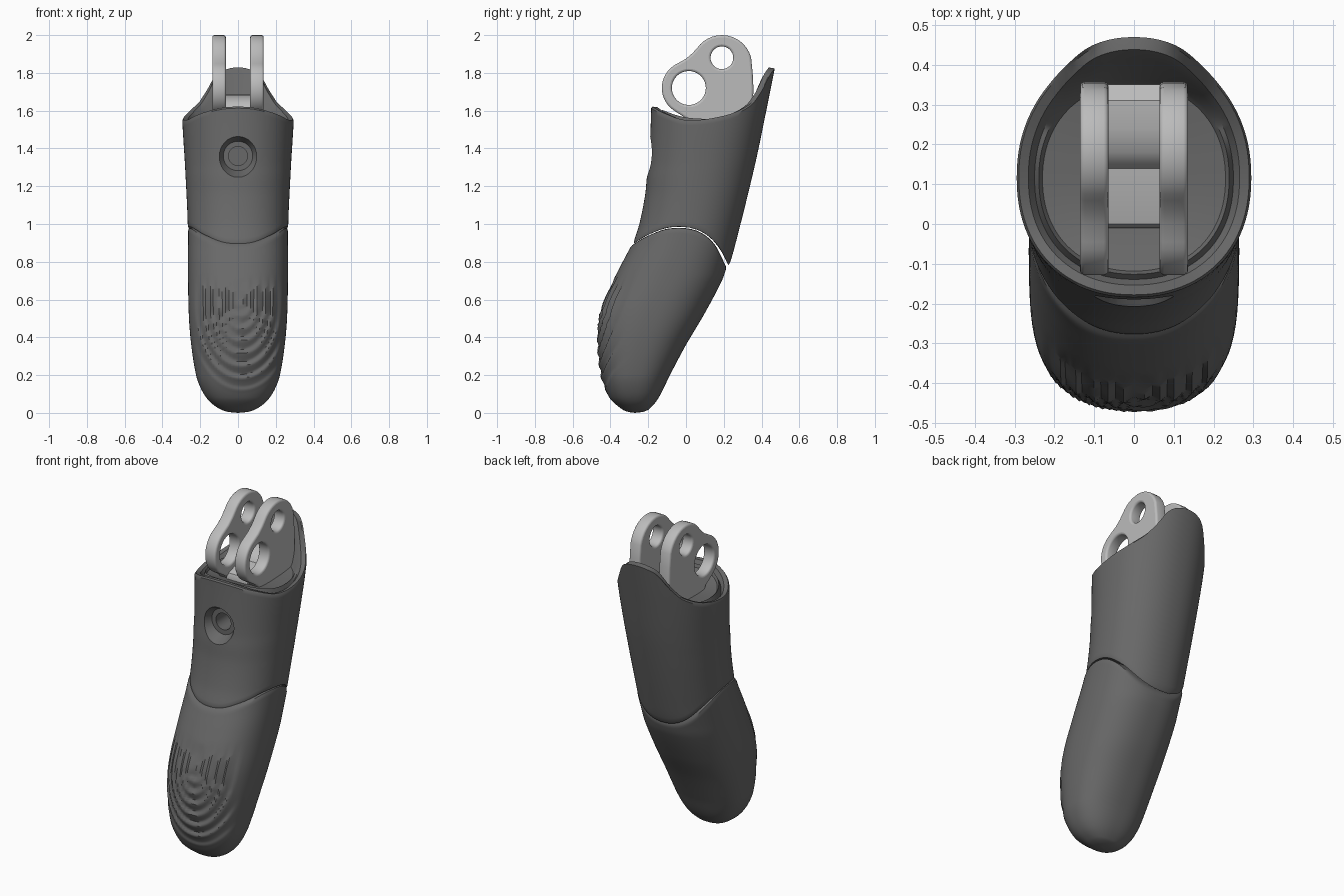
import bpy, bmesh, math
from mathutils import Matrix

if "Cube" in bpy.data.objects:
    bpy.data.objects.remove(bpy.data.objects["Cube"])

N = 96  # sides around each lofted part


def curve(*pts):
    """Smooth function through (input, output) points."""
    def slope(i):
        a, b = pts[max(i - 1, 0)], pts[min(i + 1, len(pts) - 1)]
        return (b[1] - a[1]) / (b[0] - a[0])

    def f(v):
        v = min(max(v, pts[0][0]), pts[-1][0])
        i = 0
        while i < len(pts) - 2 and v > pts[i + 1][0]:
            i += 1
        (x0, y0), (x1, y1) = pts[i], pts[i + 1]
        h = x1 - x0
        t = (v - x0) / h
        return ((2*t**3 - 3*t*t + 1) * y0 + (t**3 - 2*t*t + t) * h * slope(i)
                + (3*t*t - 2*t**3) * y1 + (t**3 - t*t) * h * slope(i + 1))
    return f


def material(name, v):
    m = bpy.data.materials.new(name)
    m.diffuse_color = (v, v, v, 1)
    m.use_nodes = True
    m.node_tree.nodes["Principled BSDF"].inputs["Base Color"].default_value = m.diffuse_color
    return m


dark, light = material("dark_grey", 0.14), material("light_grey", 0.5)


def finish(ob, mat, angle=35):
    """Apply modifiers, colour and smooth the part."""
    bpy.ops.object.select_all(action='DESELECT')
    ob.select_set(True)
    bpy.context.view_layer.objects.active = ob
    bpy.ops.object.convert(target='MESH')
    ob.data.materials.clear()
    ob.data.materials.append(mat)
    bpy.ops.object.shade_smooth_by_angle(angle=math.radians(angle))


def add_mesh(name, bm):
    me = bpy.data.meshes.new(name)
    bm.to_mesh(me)
    bm.free()
    ob = bpy.data.objects.new(name, me)
    bpy.context.collection.objects.link(ob)
    return ob


def loft(name, front, back, width, rings, power, relief=None):
    """rings: (scale, height function of s), s runs -1 front to 1 back."""
    bm = bmesh.new()
    loops = []
    for k, height in rings:
        loop = []
        for j in range(N):
            a = 2 * math.pi * j / N
            c, s = (math.copysign(abs(v) ** power, v) for v in (math.cos(a), math.sin(a)))
            c, s = c * k, s * k
            z = height(s)
            mid, half = (front(z) + back(z)) / 2, (back(z) - front(z)) / 2
            x, y = width(z) * c, mid + half * s
            if relief and s < -0.2:
                y += relief(x, z)
            loop.append(bm.verts.new((x, y, z)))
        loops.append(loop)
    for a, b in zip(loops, loops[1:]):
        for j in range(N):
            bm.faces.new((a[j], a[(j + 1) % N], b[(j + 1) % N], b[j]))
    bmesh.ops.remove_doubles(bm, verts=bm.verts, dist=1e-5)
    bmesh.ops.recalc_face_normals(bm, faces=bm.faces)
    return add_mesh(name, bm)


def between(lo, hi, t):
    return lambda s: lo(s) + (hi(s) - lo(s)) * t


def shifted(f, d):
    return lambda s: f(s) + d


seam = curve((-1, .89), (-.8, .935), (-.4, .98), (.15, .97), (.6, .9), (1, .775))
rim = curve((-1, 1.625), (-.8, 1.59), (-.37, 1.55), (.3, 1.575), (.7, 1.635),
            (.85, 1.71), (.94, 1.8), (1, 1.835))
floor = curve((-1, 1.61), (-.4, 1.55), (.3, 1.545), (1, 1.57))


# Fingertip with raised print ridges on the pad
def ridges(x, z):
    dz = z - .58
    d = math.hypot(1.6 * (x - .02), dz if dz < 0 else dz * .4)
    mask = min(1, max(0, (.42 + .06 - d) / .08)) * min(1, max(0, (.74 - z) / .12))
    mask *= min(1, max(0, (.24 - abs(x)) / .05)) * min(1, max(0, (z - .05) / .06))
    p = (d / .066) % 1
    return (.018 * (p / .7 if p < .7 else (1 - p) / .3) - .006) * mask


tip_top = shifted(seam, -.018)
n = 100
tip_rings = [(1, between(lambda s: 0, tip_top, (i / n) ** 1.5)) for i in range(n + 1)]
tip_rings += [(.985, shifted(seam, -.006))] + [(k, shifted(seam, -.004)) for k in (.93, .8, .6, .4, .2, 0)]
fingertip = loft(
    "fingertip",
    curve((0, -.27), (.005, -.305), (.02, -.34), (.08, -.405), (.2, -.45), (.4, -.467),
          (.55, -.448), (.7, -.385), (.8, -.335), (.9, -.283), (1, -.24)),
    curve((0, -.27), (.005, -.23), (.02, -.195), (.08, -.145), (.2, -.085), (.36, 0),
          (.52, .095), (.7, .19), (.78, .218), (1, .29)),
    curve((0, 0), (.005, .05), (.02, .095), (.06, .15), (.12, .192), (.2, .222), (.4, .252),
          (.6, .263), (1, .264)),
    tip_rings, .85, ridges)
finish(fingertip, dark, 40)

# Middle segment: sleeve with saddle seam, raised back tab and dished top
lo, hi = shifted(seam, .015), shifted(rim, -.012)
rings = [(k, shifted(seam, .002)) for k in (0, .2, .4, .6, .8, .93, .985)]
rings += [(1, between(lo, hi, i / 36)) for i in range(37)]
rings += [(.98, rim), (.9, lambda s: rim(s / .9) - .006), (.85, lambda s: rim(s / .87) - .03),
          (.81, lambda s: floor(s) + .015)]
rings += [(k, floor) for k in (.78, .6, .4, .2, 0)]
sleeve = loft(
    "middle_segment",
    curve((.8, -.3), (.9, -.278), (1, -.247), (1.15, -.217), (1.25, -.207), (1.32, -.198),
          (1.45, -.19), (1.62, -.184), (1.9, -.18)),
    curve((.75, .217), (.85, .25), (1.3, .362), (1.6, .425), (1.9, .485)),
    curve((.75, .264), (1, .266), (1.3, .28), (1.58, .296), (1.9, .298)),
    rings, .92)

# Countersunk screw hole in the front of the sleeve
for name, r_out, r_in, y0, y1 in (("countersink_cutter", .145, .078, -.27, -.14),
                                  ("bore_cutter", .05, .05, -.2, .02)):
    bm = bmesh.new()
    bmesh.ops.create_cone(
        bm, cap_ends=True, segments=32, radius1=r_out, radius2=r_in, depth=y1 - y0,
        matrix=Matrix.Translation((0, (y0 + y1) / 2, 1.36)) @ Matrix.Rotation(-math.pi / 2, 4, 'X'))
    cutter = add_mesh(name, bm)
    cutter.hide_render = True
    mod = sleeve.modifiers.new(name, 'BOOLEAN')
    mod.operation, mod.solver, mod.object = 'DIFFERENCE', 'EXACT', cutter
finish(sleeve, dark, 35)
for ob in [o for o in bpy.data.objects if o.name.endswith("cutter")]:
    bpy.data.objects.remove(ob)


# Knuckle fork: side profiles (y, z) extruded along x
def plate(name, outline, x, half, bevel, holes=()):
    cu = bpy.data.curves.new(name, 'CURVE')
    cu.dimensions, cu.fill_mode = '2D', 'BOTH'
    cu.extrude, cu.bevel_depth, cu.bevel_resolution = half - bevel, bevel, 2
    cu.offset = -bevel
    loops = [outline]
    for cy, cz, r in holes:
        loops.append([(cy + r * math.cos(i * math.pi / 16), cz - r * math.sin(i * math.pi / 16))
                      for i in range(32)])
    for pts in loops:
        sp = cu.splines.new('POLY')
        sp.points.add(len(pts) - 1)
        for p, (y, z) in zip(sp.points, pts):
            p.co = (y, z, 0, 1)
        sp.use_cyclic_u = True
    ob = bpy.data.objects.new(name, cu)
    bpy.context.collection.objects.link(ob)
    ob.rotation_euler = (math.pi / 2, 0, math.pi / 2)
    ob.location.x = x
    finish(ob, light)


def arc(cy, cz, r, a0, a1, steps):
    return [(cy + r * math.cos(math.radians(a0 + (a1 - a0) * i / steps)),
             cz + r * math.sin(math.radians(a0 + (a1 - a0) * i / steps))) for i in range(steps + 1)]


ear = (arc(.015, 1.72, .143, 235, 115, 14) + [(.0, 1.875), (.035, 1.905)]
       + arc(.19, 1.84, .16, 145, 15, 14) + [(.353, 1.8), (.357, 1.72), (.35, 1.5), (.03, 1.5), (.0, 1.56)])
ear.reverse()
for side, sx in (("left", -1), ("right", 1)):
    plate("knuckle_ear_" + side, ear, sx * .1, .036, .012,
          [(.015, 1.72, .09), (.19, 1.88, .06)])

# Web joining the two ears
web = [(.35, 1.5), (.35, 1.66), (.31, 1.685), (.24, 1.68), (.18, 1.66), (.15, 1.635),
       (.14, 1.615), (.07, 1.605), (.0, 1.585), (-.01, 1.56), (.0, 1.5)]
web.reverse()
plate("knuckle_web", web[::-1], 0, .07, 0)
